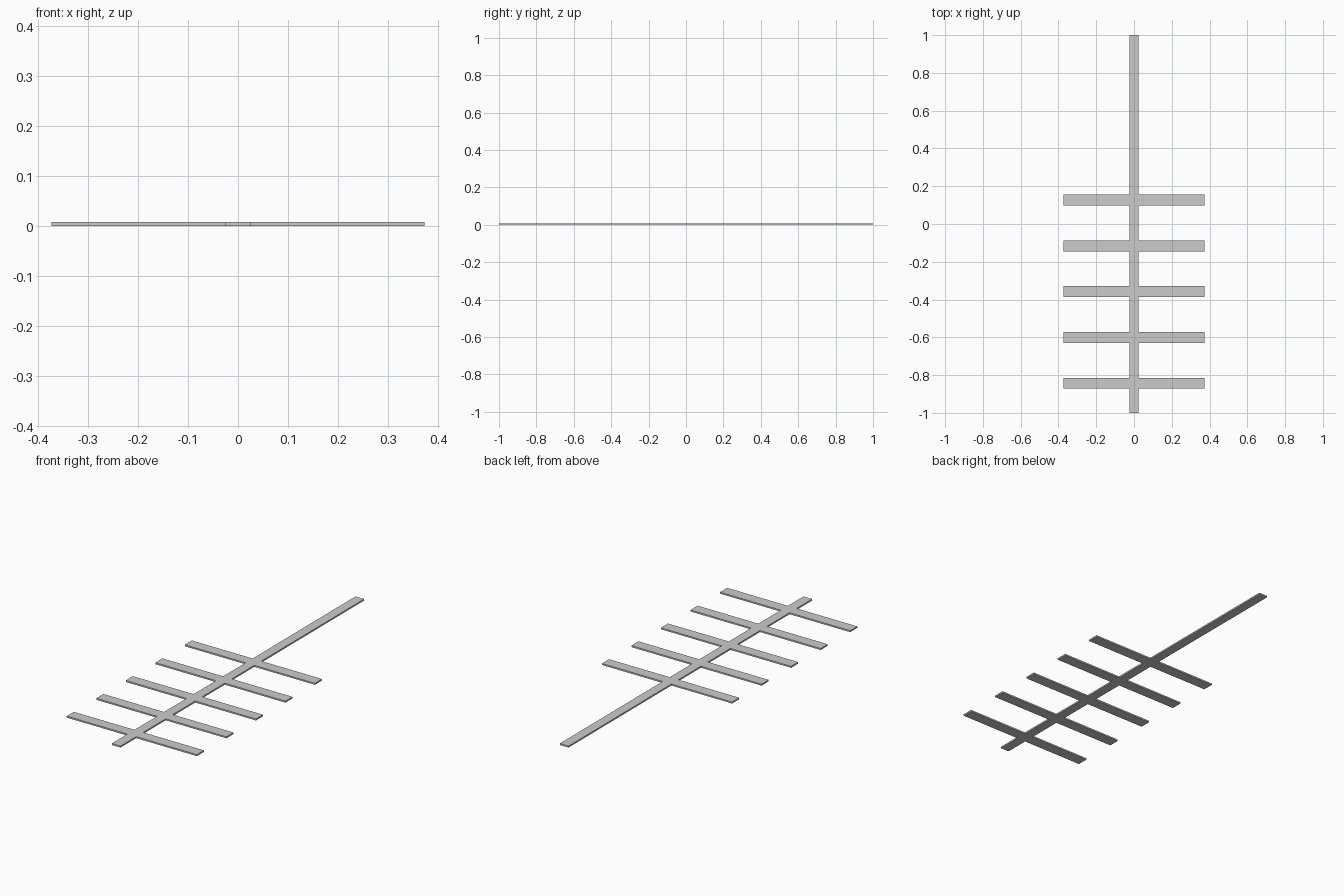
import bpy, bmesh

if "Cube" in bpy.data.objects:
    bpy.data.objects.remove(bpy.data.objects["Cube"])

THICK = 0.008
SPINE_HALF = 0.025
BAR_HALF_LEN = 0.374
BAR_HALF_W = 0.029
BAR_YS = [-0.843 + 0.2425 * i for i in range(5)]

# Right half of the outline, from the lower end to the upper end
right = [(SPINE_HALF, -1.0)]
for y in BAR_YS:
    lo, hi = y - BAR_HALF_W, y + BAR_HALF_W
    right += [(SPINE_HALF, lo), (BAR_HALF_LEN, lo), (BAR_HALF_LEN, hi), (SPINE_HALF, hi)]
right.append((SPINE_HALF, 1.0))

# Mirror to close the outline
outline = right + [(-x, y) for x, y in reversed(right)]

# Extrude the flat outline into one fused plate
bm = bmesh.new()
face = bm.faces.new([bm.verts.new((x, y, 0)) for x, y in outline])
ext = bmesh.ops.extrude_face_region(bm, geom=[face], use_keep_orig=True)
top = [v for v in ext["geom"] if isinstance(v, bmesh.types.BMVert)]
bmesh.ops.translate(bm, verts=top, vec=(0, 0, THICK))
bmesh.ops.recalc_face_normals(bm, faces=bm.faces)

mesh = bpy.data.meshes.new("spine_with_crossbars")
bm.to_mesh(mesh)
bm.free()
obj = bpy.data.objects.new("spine_with_crossbars", mesh)
bpy.context.collection.objects.link(obj)
